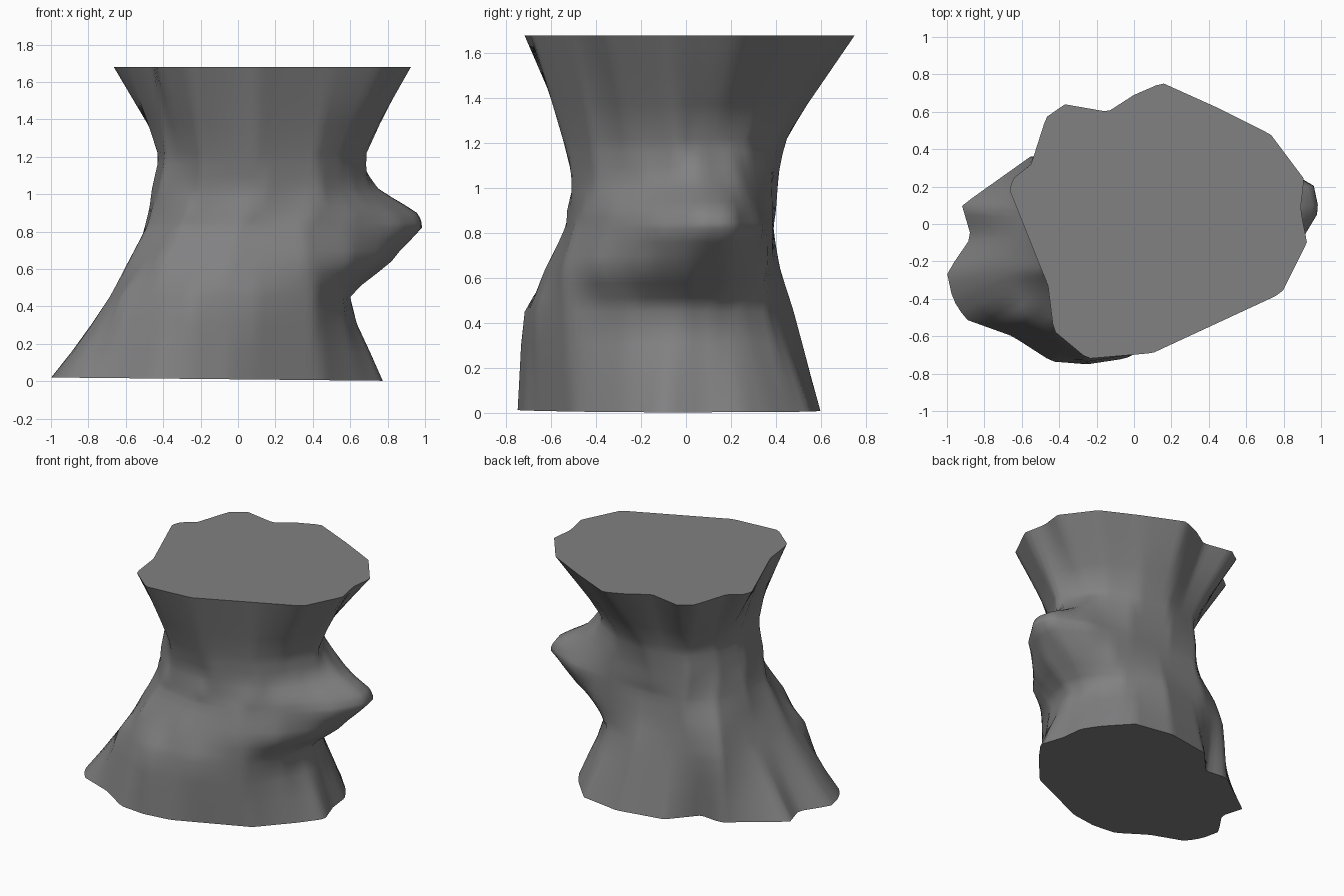
import bpy, bmesh, math

if "Cube" in bpy.data.objects:
    bpy.data.objects.remove(bpy.data.objects["Cube"])

# Horizontal outlines of the stump (counter-clockwise from the right)
foot = [(.72, .08), (.7, .25), (.62, .37), (.45, .55), (.15, .6), (-.2, .54), (-.37, .35), (-.54, .37),
        (-.92, .1), (-.87, -.07), (-1, -.26), (-.97, -.4), (-.9, -.51), (-.65, -.6), (-.44, -.735),
        (-.25, -.75), (-.05, -.72), (.46, -.49), (.67, -.25), (.78, -.1)]
ankle = [(.6, .0), (.57, .12), (.5, .25), (.4, .36), (.1, .48), (-.25, .43), (-.53, .35), (-.62, .1),
         (-.69, -.25), (-.62, -.5), (-.25, -.72), (.1, -.67), (.41, -.53), (.56, -.26)]
under_knot = [(.82, .0), (.76, .2), (.5, .36), (.1, .42), (-.3, .4), (-.49, .31), (-.55, 0),
              (-.59, -.25), (-.42, -.54), (-.05, -.63), (.37, -.55), (.6, -.4), (.75, -.2)]
knot = [(.99, .07), (.96, .21), (.7, .34), (.35, .385), (0, .39), (-.25, .38), (-.42, .25), (-.5, 0),
        (-.49, -.25), (-.32, -.47), (0, -.54), (.35, -.5), (.6, -.36), (.87, -.13)]
shoulder = [(.965, .07), (.93, .2), (.68, .31), (.35, .385), (0, .4), (-.26, .37), (-.41, .22), (-.48, 0),
            (-.465, -.26), (-.28, -.47), (.05, -.53), (.4, -.46), (.61, -.33), (.83, -.12)]
waist = [(.76, .06), (.67, .24), (.35, .38), (0, .41), (-.27, .36), (-.4, .18), (-.46, -.05),
         (-.42, -.3), (-.2, -.48), (.15, -.51), (.45, -.4), (.62, -.2)]
neck = [(.69, -.04), (.62, .08), (.49, .28), (.28, .41), (.05, .45), (-.25, .37), (-.38, .19), (-.43, 0),
        (-.39, -.3), (-.2, -.52), (.1, -.55), (.42, -.42), (.56, -.27)]
rim = [(.89, .08), (.91, .24), (.73, .48), (.45, .62), (.15, .755), (0, .69), (-.14, .6), (-.37, .64),
       (-.47, .57), (-.55, .32), (-.65, .24), (-.665, .18), (-.46, -.33), (-.43, -.57), (-.25, -.72),
       (.1, -.69), (.79, -.37), (.925, -.1)]
levels = [(0.01, foot), (.45, ankle), (.64, under_knot), (.82, knot), (.9, shoulder),
          (1.03, waist), (1.22, neck), (1.68, rim)]
N, SUB = 120, 3


def resample(pts):
    """Radius of the outline in N even directions, cut by rays from the middle."""
    out = []
    for k in range(N):
        a = 2 * math.pi * k / N
        c, s = math.cos(a), math.sin(a)
        best = 0
        for (x1, y1), (x2, y2) in zip(pts, pts[1:] + pts[:1]):
            dx, dy = x2 - x1, y2 - y1
            den = c * dy - s * dx
            if abs(den) < 1e-9:
                continue
            t = (x1 * dy - y1 * dx) / den
            u = (x1 * s - y1 * c) / den
            if -1e-6 <= u <= 1 + 1e-6 and t > best:
                best = t
        out.append(best)
    return out


rows = [(z, resample(p)) for z, p in levels]


def blend(i, t):
    """Height curve through neighbouring outlines, half smooth and half straight."""
    near = [rows[min(max(i + j, 0), len(rows) - 1)] for j in (-1, 0, 1, 2)]
    z = [n[0] for n in near]
    r = [n[1] for n in near]
    h = z[2] - z[1]
    res = []
    for k in range(N):
        m1 = (r[2][k] - r[0][k]) / (z[2] - z[0]) * h
        m2 = (r[3][k] - r[1][k]) / (z[3] - z[1]) * h
        smooth = ((2*t**3 - 3*t*t + 1) * r[1][k] + (t**3 - 2*t*t + t) * m1
                  + (3*t*t - 2*t**3) * r[2][k] + (t**3 - t*t) * m2)
        straight = r[1][k] * (1 - t) + r[2][k] * t
        res.append((smooth + straight) / 2)
    return z[1] + h * t, res


curve = [blend(i, j / SUB) for i in range(len(rows) - 1) for j in range(SUB)] + [rows[-1]]

# Bark surface with flat cut faces at both ends
bm = bmesh.new()
rings = []
for i, (z, rad) in enumerate(curve):
    ring = []
    for k, r in enumerate(rad):
        a = 2 * math.pi * k / N
        x = r * math.cos(a)
        zz = z - .01 * x if i == 0 else z       # the foot tilts very slightly
        ring.append(bm.verts.new((x, r * math.sin(a), zz)))
    rings.append(ring)
for lo, hi in zip(rings, rings[1:]):
    for k in range(N):
        n = (k + 1) % N
        bm.faces.new((lo[k], lo[n], hi[n], hi[k]))
bm.faces.new(rings[0][::-1])
bm.faces.new(rings[-1])
me = bpy.data.meshes.new("tree_stump")
bm.to_mesh(me)
bm.free()
stump = bpy.data.objects.new("tree_stump", me)
bpy.context.collection.objects.link(stump)

mat = bpy.data.materials.new("stone grey")
mat.diffuse_color = (.22, .22, .225, 1)
mat.use_nodes = True
mat.node_tree.nodes["Principled BSDF"].inputs["Base Color"].default_value = mat.diffuse_color
me.materials.append(mat)

bpy.context.view_layer.objects.active = stump
stump.select_set(True)
bpy.ops.object.shade_smooth_by_angle(angle=math.radians(75))
